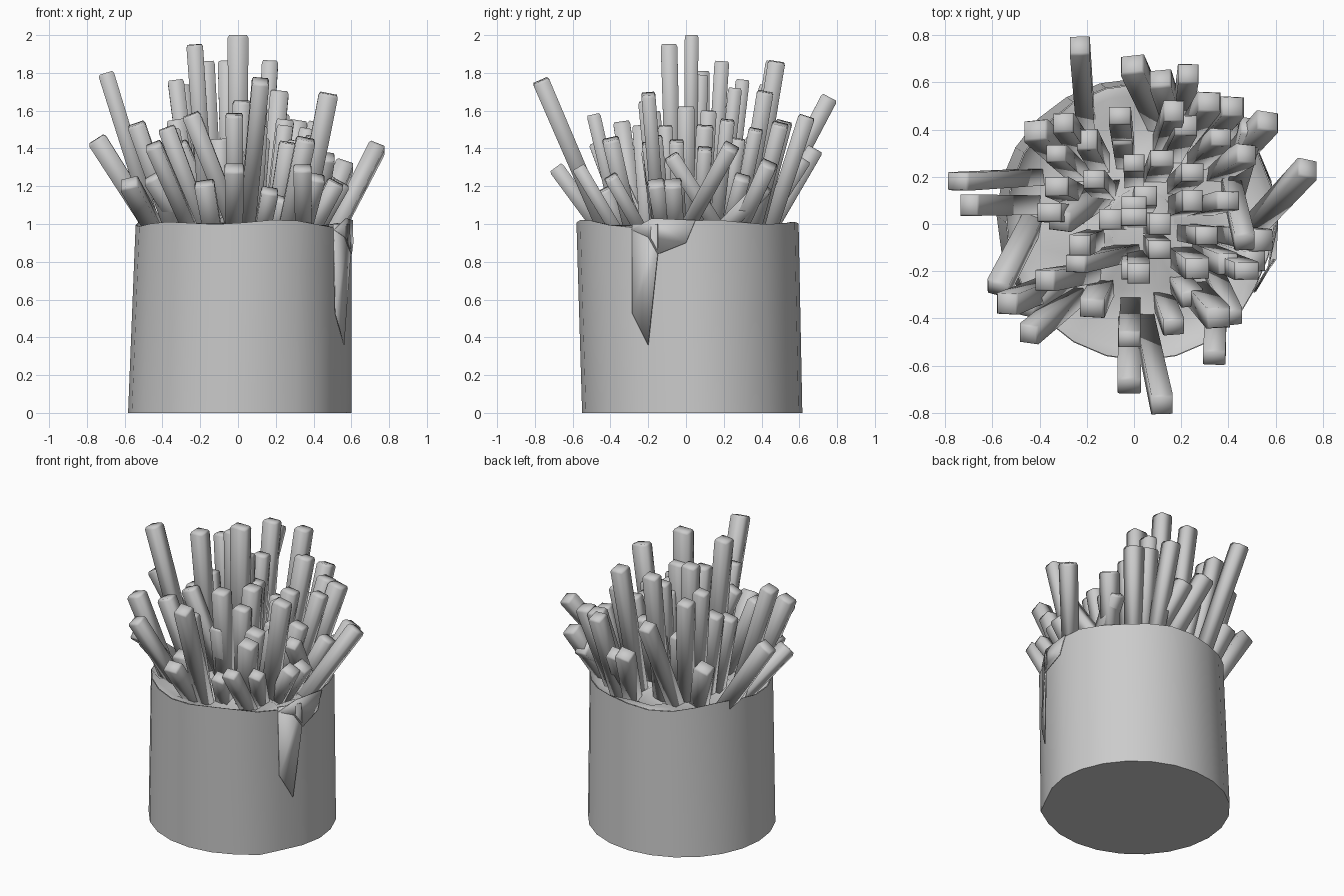
import bpy, bmesh, math, random
from mathutils import Vector

random.seed(4)
N = 24


def add_object(name, bm, angle=50):
    bmesh.ops.recalc_face_normals(bm, faces=bm.faces[:])
    me = bpy.data.meshes.new(name)
    bm.to_mesh(me)
    bm.free()
    ob = bpy.data.objects.new(name, me)
    bpy.context.collection.objects.link(ob)
    bpy.ops.object.select_all(action='DESELECT')
    bpy.context.view_layer.objects.active = ob
    ob.select_set(True)
    bpy.ops.object.shade_smooth_by_angle(angle=math.radians(angle))
    return ob


def bridge(bm, a, b):
    for i in range(len(a)):
        j = (i + 1) % len(a)
        bm.faces.new((a[i], a[j], b[j], b[i]))


# Outline of the paper wrap at relative height t: a ridge at the front right
# with a slanting crease just behind it
def wrap_point(i, t, scale=1.0):
    a = math.tau * i / N
    cx, cy = 0.01 + 0.02 * t, 0.033 - 0.025 * t
    rx, ry = 0.592 - 0.02 * t, 0.583 + 0.005 * t
    bump = lambda c, w: math.exp(-(((a - math.radians(c) + math.pi) % math.tau - math.pi) / w) ** 2)
    r = scale * (1 + 0.03 * (1 - t) * bump(-40, 0.16) - 0.05 * bump(-25 + 2 * t, 0.16))
    return cx + rx * r * math.cos(a), cy + ry * r * math.sin(a)


def rim_z(i):
    a = math.tau * i / N
    return 1.005 + 0.014 * math.sin(5 * a + 1) + 0.01 * math.sin(3 * a)


# Paper wrap: closed base and wall
bm = bmesh.new()
rings = []
for t in (0, 0.25, 0.5, 0.75, 1):
    rings.append([bm.verts.new((*wrap_point(i, t), t if t < 1 else rim_z(i))) for i in range(N)])
for a, b in zip(rings, rings[1:]):
    bridge(bm, a, b)
bm.faces.new(rings[0])
add_object("paper_wrap", bm)

# Crumpled inner lining under the fries
bm = bmesh.new()
rings = [[bm.verts.new((*wrap_point(i, 1, 0.995), rim_z(i))) for i in range(N)]]
for s, z in ((0.92, 0.98), (0.75, 0.96), (0.5, 0.98), (0.25, 1.02)):
    rings.append([bm.verts.new((*wrap_point(i, 1, s), z + random.uniform(-0.035, 0.035)))
                  for i in range(N)])
for a, b in zip(rings, rings[1:]):
    bridge(bm, a, b)
bm.faces.new(rings[-1])
add_object("inner_lining", bm, 180)


# Loose paper corners on the right side
def paper_piece(name, points):
    bm = bmesh.new()
    bm.faces.new([bm.verts.new(p) for p in points])
    ob = add_object(name, bm)
    mod = ob.modifiers.new("thickness", 'SOLIDIFY')
    mod.thickness = 0.006
    mod.offset = 0


paper_piece("hanging_flap", [(0.505, -0.285, 1.0), (0.515, -0.285, 0.53), (0.56, -0.20, 0.36),
                             (0.595, -0.15, 0.84), (0.59, -0.15, 1.0)])
paper_piece("folded_corner", [(0.51, -0.29, 0.97), (0.565, -0.20, 0.93), (0.60, -0.15, 0.84),
                              (0.608, 0.0, 0.9), (0.605, 0.05, 1.02), (0.57, -0.18, 1.03)])

# Upright fries: tip positions; each leans outward from the middle
upright = [
    (0.00, 0.03, 2.00), (-0.23, -0.09, 1.95), (-0.17, 0.19, 1.86), (0.17, 0.48, 1.86),
    (-0.06, 0.46, 1.86), (-0.33, 0.30, 1.76), (-0.30, 0.43, 1.73), (0.00, 0.26, 1.72),
    (0.25, 0.22, 1.55), (0.00, 0.08, 1.79), (0.02, -0.21, 1.65), (0.11, 0.00, 1.62),
    (0.11, -0.11, 1.52), (-0.02, -0.49, 1.58), (0.31, -0.05, 1.44), (0.27, -0.19, 1.43),
    (0.25, -0.32, 1.13), (0.17, -0.44, 1.18), (0.37, 0.37, 1.50), (0.48, -0.20, 1.69),
    (0.40, -0.17, 1.46), (0.55, -0.07, 1.22), (0.52, -0.16, 1.22), (0.42, 0.50, 1.53),
    (-0.33, 0.16, 1.55), (-0.01, -0.20, 1.39), (0.36, -0.40, 1.45), (-0.36, 0.05, 1.50),
    (0.32, 0.52, 1.54), (0.22, 0.42, 1.70), (0.05, 0.12, 1.60), (0.40, 0.10, 1.40),
    (-0.42, 0.40, 1.30), (0.25, 0.10, 1.52), (-0.18, -0.36, 1.22), (-0.05, 0.38, 1.40),
    (-0.20, 0.36, 1.45), (0.12, 0.28, 1.45), (0.48, 0.30, 1.25), (-0.10, 0.02, 1.45),
]

# Strongly leaning fries: tip position and base x, y
leaning = [
    (-0.75, 0.18, 1.45, -0.40, 0.20), (-0.70, 0.08, 1.80, -0.42, 0.08),
    (-0.23, 0.76, 1.67, -0.20, 0.36), (0.23, 0.64, 1.57, 0.20, 0.42),
    (-0.01, 0.68, 1.39, 0.12, 0.40), (0.57, 0.44, 1.32, 0.40, 0.25),
    (0.74, 0.24, 1.41, 0.48, -0.04), (0.12, -0.77, 1.76, 0.04, -0.40),
    (-0.02, -0.69, 1.30, -0.02, -0.40), (0.34, -0.57, 1.30, 0.35, -0.33),
    (-0.45, -0.47, 1.42, -0.22, -0.28), (-0.54, -0.34, 1.53, -0.32, -0.25),
    (-0.58, -0.28, 1.22, -0.40, 0.07), (-0.38, -0.24, 1.51, -0.15, -0.20),
    (-0.25, -0.17, 1.58, 0.02, -0.11), (-0.32, 0.01, 1.42, -0.08, 0.17),
    (0.47, -0.08, 1.36, 0.40, 0.22), (0.11, 0.62, 1.34, 0.20, 0.34),
    (-0.46, -0.36, 1.25, -0.24, -0.20), (0.50, 0.42, 1.20, 0.42, 0.12),
    (0.42, -0.40, 1.25, 0.33, -0.20),
]


# One four-sided fry from base to tip with a softened end
def add_fry(index, base, tip):
    base, tip = Vector(base), Vector(tip)
    axis = (tip - base).normalized()
    side = (Vector((1, 0, 0)) - axis * axis.x).normalized()
    other = axis.cross(side)
    w = 0.055 if index == 1 else random.uniform(0.042, 0.053)
    h = random.uniform(0.036, 0.046)
    bm = bmesh.new()
    length = (tip - base).length
    rings = []
    for f, s in ((0, 0.9), ((length - 0.015) / length, 1), (1, 0.85)):
        c = base.lerp(tip, f)
        rings.append([bm.verts.new(c + side * (u * w * s) + other * (v * h * s))
                      for u, v in ((-1, -1), (1, -1), (1, 1), (-1, 1))])
    for a, b in zip(rings, rings[1:]):
        bridge(bm, a, b)
    bm.faces.new(rings[0])
    bm.faces.new(rings[-1])
    add_object(f"fry_{index:02d}", bm, 120)


fries = [((x * 0.68, y * 0.68, 0.9), (x, y, z)) for x, y, z in upright]
fries += [((bx, by, 0.9), (x, y, z)) for x, y, z, bx, by in leaning]
for k, (b, t) in enumerate(fries, 1):
    add_fry(k, b, t)
